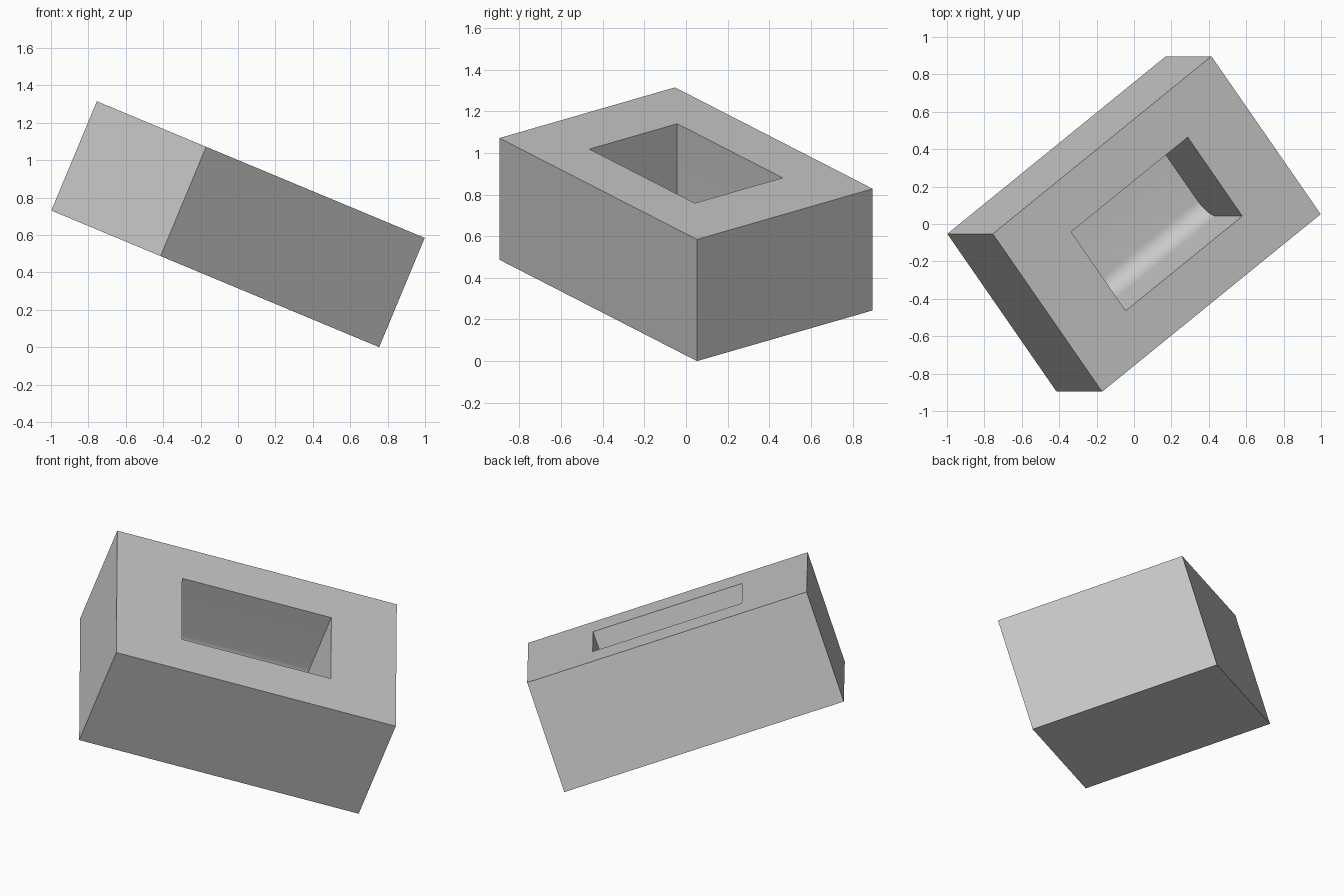
import bpy, bmesh, math
from mathutils import Matrix, Vector

default = bpy.data.objects.get("Cube")
if default:
    bpy.data.objects.remove(default, do_unlink=True)

UNIT = 0.1055
LENGTH, WIDTH, HEIGHT = 15 * UNIT, 10 * UNIT, 6 * UNIT
POCKET_LENGTH, POCKET_WIDTH, POCKET_DEPTH = 8 * UNIT, 5 * UNIT, 4.5 * UNIT
FILLET = UNIT

grey = bpy.data.materials.new("plain grey")
grey.use_nodes = True
colour = (0.59, 0.59, 0.59, 1)
grey.diffuse_color = colour
grey.node_tree.nodes["Principled BSDF"].inputs["Base Color"].default_value = colour


def add_box(name, size, centre, fillet=0):
    """Box whose lower long edges can be rounded."""
    bm = bmesh.new()
    bmesh.ops.create_cube(bm, size=1)
    bmesh.ops.scale(bm, vec=size, verts=bm.verts)
    if fillet:
        edges = [e for e in bm.edges
                 if all(v.co.z < 0 for v in e.verts)
                 and abs(e.verts[0].co.x - e.verts[1].co.x) > 0.1]
        bmesh.ops.bevel(bm, geom=edges, offset=fillet, segments=16,
                        profile=0.5, affect='EDGES')
    bmesh.ops.translate(bm, vec=centre, verts=bm.verts)
    mesh = bpy.data.meshes.new(name)
    bm.to_mesh(mesh)
    bm.free()
    mesh.materials.append(grey)
    obj = bpy.data.objects.new(name, mesh)
    bpy.context.collection.objects.link(obj)
    return obj


# Block and pocket cutter, built square to the axes
block = add_box("pocketed_block", (LENGTH, WIDTH, HEIGHT), (0, 0, 0))
overshoot = UNIT
cutter = add_box("pocket_cutter",
                 (POCKET_LENGTH, POCKET_WIDTH, POCKET_DEPTH + overshoot),
                 (0, 0, (HEIGHT - POCKET_DEPTH + overshoot) / 2), FILLET)
cutter.hide_render = True

# Cut the pocket
cut = block.modifiers.new("pocket", 'BOOLEAN')
cut.operation = 'DIFFERENCE'
cut.solver = 'EXACT'
cut.object = cutter
bpy.ops.object.select_all(action='DESELECT')
block.select_set(True)
bpy.context.view_layer.objects.active = block
bpy.ops.object.modifier_apply(modifier=cut.name)
bpy.data.objects.remove(cutter, do_unlink=True)
bpy.ops.object.shade_smooth_by_angle(angle=math.radians(30))

# Turn and tilt the block, then rest its lowest corner on the ground
turn = Matrix.Rotation(math.atan2(3, 4), 4, 'Z')
tilt = Matrix.Rotation(math.atan2(5, 12), 4, 'Y')
block.data.transform(tilt @ turn)
lowest = min(v.co.z for v in block.data.vertices)
block.data.transform(Matrix.Translation(Vector((0, 0, -lowest))))
